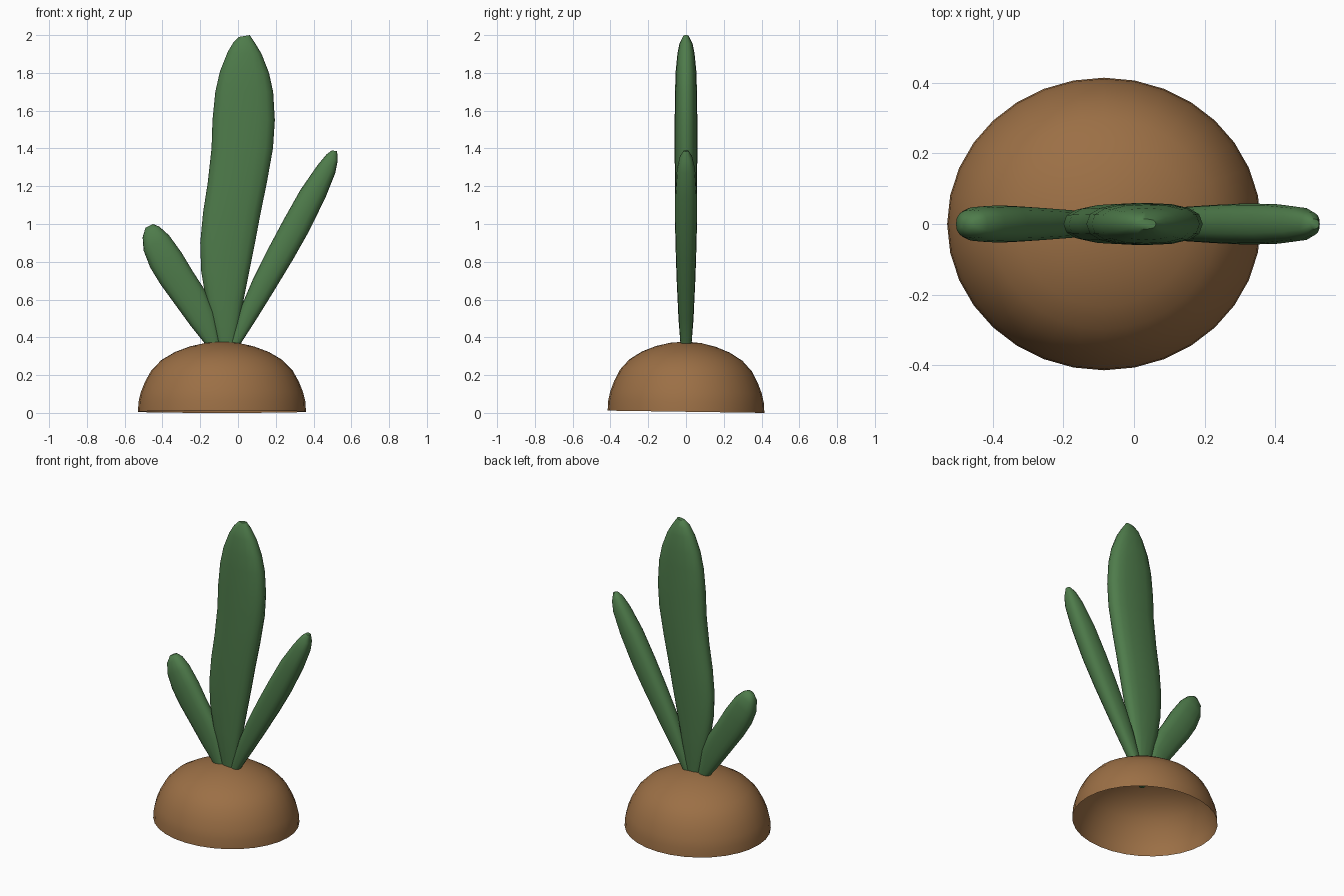
import bpy, bmesh, math
from mathutils import Vector


def material(name, rgb):
    m = bpy.data.materials.new(name)
    m.diffuse_color = (*rgb, 1)
    return m


def skin(name, rings, mat, cap_start, cap_end, angle):
    """Bridge equal rings of points into one smooth surface."""
    bm = bmesh.new()
    vr = [[bm.verts.new(p) for p in ring] for ring in rings]
    n = len(vr[0])
    for a, b in zip(vr, vr[1:]):
        for i in range(n):
            j = (i + 1) % n
            bm.faces.new((a[i], a[j], b[j], b[i]))
    if cap_start:
        bm.faces.new(vr[0][::-1])
    if cap_end:
        bm.faces.new(vr[-1])
    bmesh.ops.recalc_face_normals(bm, faces=bm.faces)
    me = bpy.data.meshes.new(name)
    bm.to_mesh(me)
    bm.free()
    ob = bpy.data.objects.new(name, me)
    bpy.context.collection.objects.link(ob)
    me.materials.append(mat)
    bpy.ops.object.select_all(action='DESELECT')
    ob.select_set(True)
    bpy.context.view_layer.objects.active = ob
    bpy.ops.object.shade_smooth_by_angle(angle=math.radians(angle))
    return ob


def leaf(name, sections, mat, sides=16):
    """Sections: left x, left z, right x, right z, half thickness."""
    rings = []
    for lx, lz, rx, rz, t in sections:
        l, r = Vector((lx, 0, lz)), Vector((rx, 0, rz))
        c, h = (l + r) / 2, (r - l) / 2
        ring = []
        for i in range(sides):
            a = 2 * math.pi * i / sides
            u = math.copysign(abs(math.cos(a)) ** 0.8, math.cos(a))
            v = math.copysign(abs(math.sin(a)) ** 0.8, math.sin(a))
            ring.append(c + h * u + Vector((0, t * v, 0)))
        rings.append(ring)
    return skin(name, rings, mat, True, True, 60)


green = material("leaf_green", (0.077, 0.2, 0.07))
brown = material("soil_brown", (0.33, 0.16, 0.06))

# Soil mound: hollow dome, open underneath, rim dipping slightly at the back
profile = [(1.0, 0.006), (0.992, 0.06), (0.965, 0.11), (0.915, 0.165), (0.84, 0.225),
           (0.72, 0.28), (0.56, 0.322), (0.38, 0.352), (0.2, 0.37), (0.02, 0.377)]
mound = []
for r, z in profile:
    mound.append([(-0.085 + 0.445 * r * math.cos(a), 0.415 * r * math.sin(a),
                   z - 0.006 * r * math.sin(a))
                  for a in (2 * math.pi * i / 32 for i in range(32))])
skin("soil_mound", mound, brown, False, True, 60)

# Tall middle leaf
leaf("middle_leaf", [
    (-0.065, 0.23, -0.045, 0.23, 0.01), (-0.11, 0.38, -0.01, 0.38, 0.03),
    (-0.17, 0.6, 0.03, 0.6, 0.042), (-0.195, 0.75, 0.06, 0.75, 0.048),
    (-0.2, 0.9, 0.09, 0.9, 0.053), (-0.185, 1.06, 0.12, 1.06, 0.057),
    (-0.16, 1.22, 0.153, 1.22, 0.059), (-0.14, 1.4, 0.185, 1.4, 0.06),
    (-0.135, 1.55, 0.195, 1.55, 0.06), (-0.12, 1.7, 0.186, 1.7, 0.058),
    (-0.095, 1.81, 0.164, 1.8, 0.055), (-0.055, 1.91, 0.125, 1.9, 0.045),
    (-0.025, 1.96, 0.092, 1.955, 0.034), (0.003, 1.99, 0.062, 2.0, 0.014)], green)

# Short left leaf
leaf("left_leaf", [
    (-0.075, 0.23, -0.055, 0.24, 0.01), (-0.17, 0.36, -0.1, 0.39, 0.03),
    (-0.25, 0.46, -0.125, 0.54, 0.04), (-0.33, 0.57, -0.175, 0.65, 0.045),
    (-0.41, 0.68, -0.24, 0.75, 0.05), (-0.465, 0.77, -0.3, 0.85, 0.053),
    (-0.5, 0.86, -0.365, 0.94, 0.05), (-0.505, 0.93, -0.415, 0.985, 0.04),
    (-0.49, 0.98, -0.45, 1.0, 0.018)], green)

# Long right leaf
leaf("right_leaf", [
    (-0.065, 0.24, -0.045, 0.23, 0.01), (-0.04, 0.38, 0.01, 0.36, 0.03),
    (0.02, 0.57, 0.1, 0.5, 0.04), (0.08, 0.71, 0.19, 0.645, 0.048),
    (0.16, 0.87, 0.29, 0.81, 0.054), (0.24, 1.02, 0.375, 0.96, 0.058),
    (0.33, 1.18, 0.463, 1.14, 0.057), (0.42, 1.31, 0.515, 1.27, 0.048),
    (0.47, 1.37, 0.527, 1.33, 0.034), (0.497, 1.39, 0.525, 1.385, 0.014)], green)
